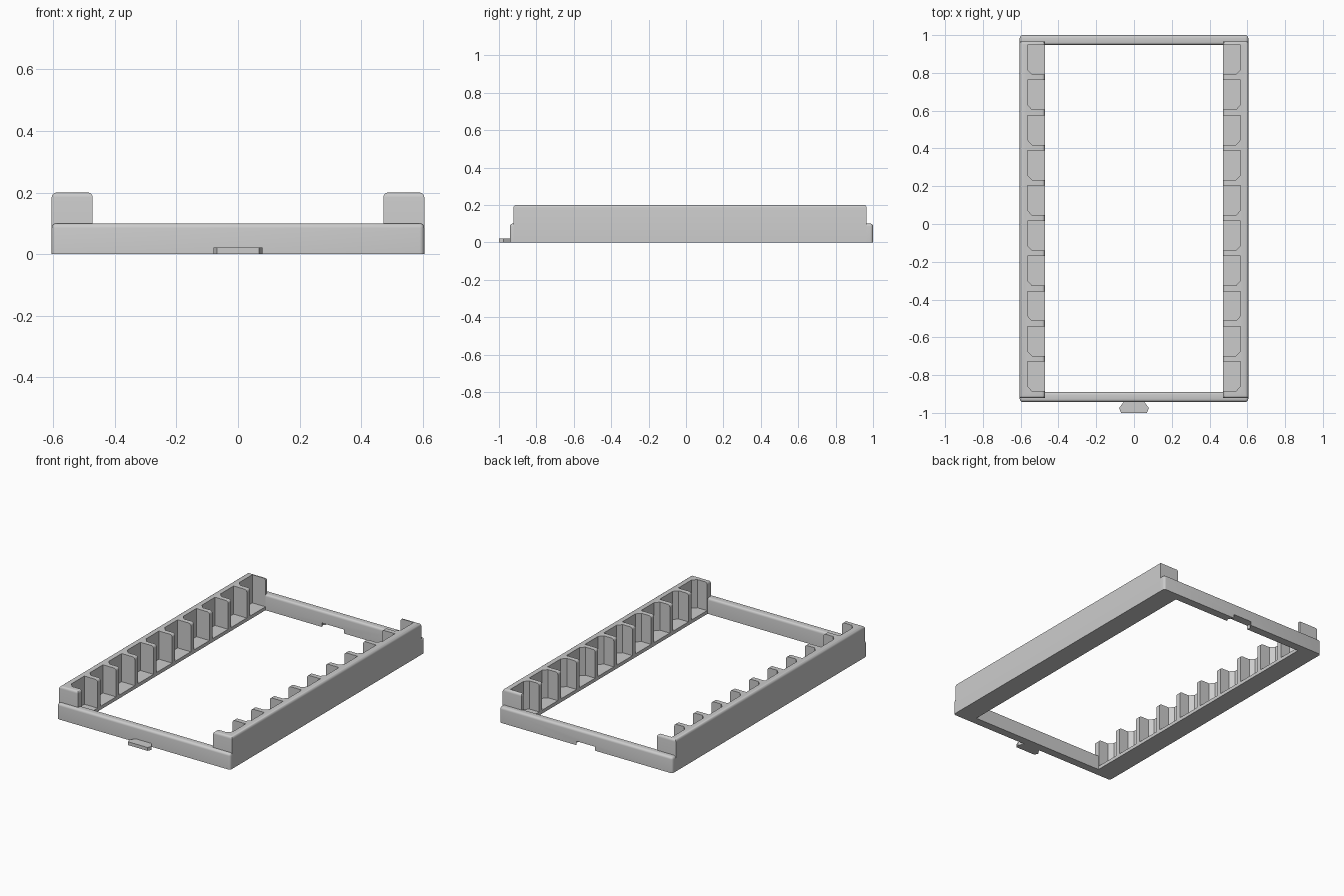
import bpy, bmesh, math

cube = bpy.data.objects.get("Cube")
if cube:
    bpy.data.objects.remove(cube, do_unlink=True)

# Overall sizes
HALF_W, INNER_X, POCKET_X = 0.605, 0.472, 0.564
RAIL_Y0, RAIL_Y1, RAIL_H = -0.922, 0.966, 0.2
FRONT_Y, BACK_Y, BAR_H, BAR_D = -0.942, 1.0, 0.1, 0.052
FLOOR_Z, ROUND, EPS = 0.022, 0.015, 1e-4

grey = bpy.data.materials.new("plastic grey")
grey.use_nodes = True
grey.diffuse_color = (0.6, 0.6, 0.6, 1)
grey.node_tree.nodes["Principled BSDF"].inputs["Base Color"].default_value = grey.diffuse_color


def prism(name, outline, z0, z1, rounded=None):
    """Extrude an outline upwards and round the edges picked by a rule."""
    bm = bmesh.new()
    base = bm.faces.new([bm.verts.new((x, y, z0)) for x, y in outline])
    top = bmesh.ops.extrude_face_region(bm, geom=[base])["geom"]
    for v in top:
        if isinstance(v, bmesh.types.BMVert):
            v.co.z = z1
    bmesh.ops.recalc_face_normals(bm, faces=bm.faces)
    if rounded:
        edges = [e for e in bm.edges if rounded(e.verts[0].co, e.verts[1].co)]
        bmesh.ops.bevel(bm, geom=edges, offset=ROUND, segments=4,
                        profile=0.5, affect='EDGES')
    mesh = bpy.data.meshes.new(name)
    bm.to_mesh(mesh)
    bm.free()
    obj = bpy.data.objects.new(name, mesh)
    bpy.context.collection.objects.link(obj)
    mesh.materials.append(grey)
    return obj


def smooth(obj):
    bpy.ops.object.select_all(action='DESELECT')
    obj.select_set(True)
    bpy.context.view_layer.objects.active = obj
    bpy.ops.object.shade_smooth_by_angle(angle=math.radians(30))


def rect(x0, x1, y0, y1):
    return [(x0, y0), (x1, y0), (x1, y1), (x0, y1)]


def dovetail(y_outer, y_inner, shoulder, grow=0.0):
    """Trapezoid that widens away from its neck."""
    neck, wide, tip = 0.052 + grow, 0.079 + grow, 0.068 + grow
    return [(-neck, y_inner), (-wide, shoulder), (-tip, y_outer),
            (tip, y_outer), (wide, shoulder), (neck, y_inner)]


# Comb-shaped rails with ten open pockets each
def comb(side):
    pts = [(INNER_X, RAIL_Y1), (HALF_W, RAIL_Y1), (HALF_W, RAIL_Y0), (INNER_X, RAIL_Y0)]
    for i in reversed(range(10)):
        mid = 0.87 - 0.1863 * i
        lo, hi = mid - 0.078, mid + 0.078
        pts += [(INNER_X, lo), (POCKET_X - 0.024, lo), (POCKET_X, lo + 0.026),
                (POCKET_X, hi), (INNER_X, hi)]
    return [(side * x, y) for x, y in pts]


def rail_edge(a, b):
    def same(p, q, value):
        return abs(p - value) < EPS and abs(q - value) < EPS
    if not same(a.z, b.z, RAIL_H):
        return False
    return (same(abs(a.x), abs(b.x), HALF_W) or same(abs(a.x), abs(b.x), INNER_X)
            or same(a.y, b.y, RAIL_Y0) or same(a.y, b.y, RAIL_Y1))


for side, label in ((1, "left"), (-1, "right")):
    xs = sorted((side * INNER_X, side * HALF_W))
    smooth(prism(label + "_pocket_rail", comb(side), 0, RAIL_H, rail_edge))
    prism(label + "_rail_floor", rect(*xs, RAIL_Y0, RAIL_Y1), 0, FLOOR_Z)


# Cross bars with rounded tops and outer corners
def bar_edge(outer_y):
    def rule(a, b):
        if abs(a.z - b.z) > EPS:
            return abs(a.y - outer_y) < EPS
        return a.z > BAR_H - EPS and b.z > BAR_H - EPS
    return rule


front_bar = prism("front_bar", rect(-HALF_W, HALF_W, FRONT_Y, FRONT_Y + BAR_D),
                  0, BAR_H, bar_edge(FRONT_Y))
back_bar = prism("back_bar", rect(-HALF_W, HALF_W, BACK_Y - BAR_D, BACK_Y),
                 0, BAR_H, bar_edge(BACK_Y))

# Notch under the back bar that receives a neighbouring tab
cutter = prism("notch_cutter", dovetail(BACK_Y - 0.06, BACK_Y + 0.01, BACK_Y - 0.03, 0.006),
               -0.02, 0.025)
cutter.hide_render = True
cut = back_bar.modifiers.new("notch", 'BOOLEAN')
cut.operation, cut.object, cut.solver = 'DIFFERENCE', cutter, 'EXACT'
bpy.context.view_layer.objects.active = back_bar
bpy.ops.object.modifier_apply(modifier="notch")
bpy.data.objects.remove(cutter, do_unlink=True)
smooth(front_bar)
smooth(back_bar)

# Connecting tab on the front
prism("front_tab", dovetail(-1.0, FRONT_Y + 0.004, -0.975), 0, 0.021)
